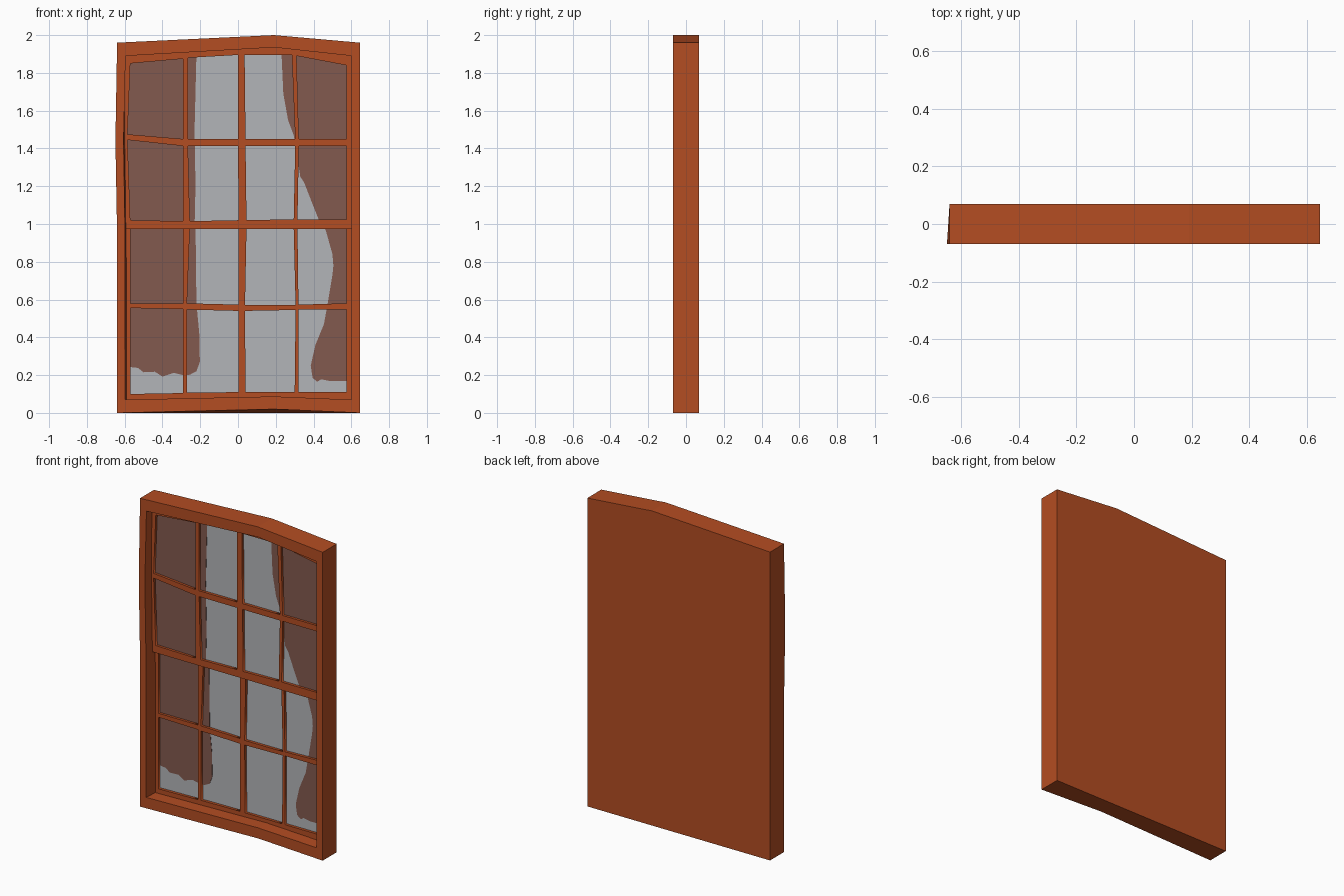
import bpy, bmesh, math

if "Cube" in bpy.data.objects:
    bpy.data.objects.remove(bpy.data.objects["Cube"])


def material(name, rgb):
    m = bpy.data.materials.new(name)
    m.diffuse_color = (*rgb, 1)
    m.use_nodes = True
    m.node_tree.nodes["Principled BSDF"].inputs["Base Color"].default_value = m.diffuse_color
    return m


WOOD = material("orange brown wood", (0.456, 0.074, 0.016))
GLASS = material("grey glass", (0.45, 0.46, 0.485))
CURTAIN = material("dull brown curtain", (0.225, 0.102, 0.077))


def plate(name, loops, front, back, mat):
    """Filled x-z outline (later loops are holes) between two depths."""
    cu = bpy.data.curves.new(name, 'CURVE')
    cu.dimensions = '2D'
    cu.fill_mode = 'BOTH'
    cu.extrude = (back - front) / 2
    for pts in loops:
        s = cu.splines.new('POLY')
        s.points.add(len(pts) - 1)
        for p, (x, z) in zip(s.points, pts):
            p.co = (x, z, 0, 1)
        s.use_cyclic_u = True
    tmp = bpy.data.objects.new(name + "_curve", cu)
    bpy.context.collection.objects.link(tmp)
    dg = bpy.context.evaluated_depsgraph_get()
    me = bpy.data.meshes.new_from_object(tmp.evaluated_get(dg))
    bpy.data.objects.remove(tmp)
    me.materials.clear()
    me.materials.append(mat)
    ob = bpy.data.objects.new(name, me)
    bpy.context.collection.objects.link(ob)
    ob.rotation_euler.x = math.pi / 2
    ob.location.y = (front + back) / 2
    return ob


# Outer frame: four rings from back edge to the bottom of the reveal
rings = [
    (0.07, [(-.64, 0), (-.64, 1), (-.64, 1.44), (-.64, 1.96), (.19, 2), (.645, 1.96), (.645, 0), (.19, 0)]),
    (-.07, [(-.64, 0), (-.641, 1), (-.649, 1.44), (-.64, 1.96), (.19, 2), (.645, 1.96), (.645, 0), (.19, .02)]),
    (-.07, [(-.597, .07), (-.599, 1), (-.606, 1.44), (-.595, 1.89), (.19, 1.935), (.602, 1.89), (.602, .07), (.19, .087)]),
    (0.05, [(-.588, .07), (-.589, 1), (-.594, 1.44), (-.595, 1.89), (.19, 1.935), (.602, 1.89), (.602, .07), (.19, .087)]),
]
bm = bmesh.new()
vr = [[bm.verts.new((x, y, z)) for x, z in pts] for y, pts in rings]
for a, b in zip(vr, vr[1:]):
    for i in range(len(a)):
        j = (i + 1) % len(a)
        bm.faces.new((a[i], a[j], b[j], b[i]))
bm.faces.new(vr[0])
bm.faces.new(vr[-1])
bmesh.ops.recalc_face_normals(bm, faces=bm.faces)
me = bpy.data.meshes.new("outer_frame")
bm.to_mesh(me)
bm.free()
me.materials.append(WOOD)
bpy.context.collection.objects.link(bpy.data.objects.new("outer_frame", me))

# Pane edges: x of the eight upright edges at each level, slightly crooked
levels = [
    [-.57, -.29, -.265, 0, .035, .285, .31, .575],
    [-.585, -.29, -.265, 0, .04, .303, .322, .575],
    [-.57, -.29, -.255, .003, .045, .295, .315, .575],
    [-.57, -.29, -.27, .003, .037, .305, .32, .575],
    [-.57, -.29, -.27, .003, .04, .30, .32, .575],
]
# top and bottom heights of each row at the same edges
rows = [
    ([1.85, 1.875, 1.88, 1.895, 1.895, 1.895, 1.89, 1.84], [1.475] + [1.45] * 7),
    ([1.445] + [1.413] * 7, [1.02, 1.015, 1.015, 1.02, 1.02, 1.025, 1.025, 1.025]),
    ([.975] * 8, [.58, .58, .58, .573, .57, .57, .573, .58]),
    ([.555, .55, .547, .54, .54, .545, .547, .547], [.10, .105, .107, .11, .11, .11, .11, .11]),
]


def panes(r):
    top, bot = rows[r]
    xt, xb = levels[r], levels[r + 1]
    return [[(xt[i], top[i]), (xt[i + 1], top[i + 1]), (xb[i + 1], bot[i + 1]), (xb[i], bot[i])]
            for i in (0, 2, 4, 6)]


# Sashes: upper one sits in front of the lower one
upper = [(-.6, .975 - .001), (-.605, 1.44), (-.598, 1.9), (.19, 1.94), (.606, 1.9), (.606, .974)]
lower = [(-.596, .065), (-.596, 1.01), (.606, 1.01), (.606, .065), (.19, .08)]
sashes = [("upper", upper, (0, 1), -.012), ("lower", lower, (2, 3), .014)]

# Drawn curtains showing in each sash
curtains = {
    "upper": [
        [(-.59, .98), (-.23, .98), (-.225, 1.2), (-.23, 1.5), (-.22, 1.9), (-.59, 1.9)],
        [(.23, 1.91), (.24, 1.69), (.265, 1.55), (.295, 1.47), (.33, 1.25), (.35, 1.22), (.385, 1.13),
         (.425, 1.03), (.445, .98), (.6, .98), (.6, 1.91)]],
    "lower": [
        [(-.59, 1), (-.225, 1), (-.22, .58), (-.205, .42), (-.202, .27), (-.22, .22), (-.255, .202),
         (-.29, .2), (-.34, .212), (-.40, .192), (-.44, .218), (-.5, .215), (-.53, .238), (-.59, .245)],
        [(.445, 1), (.465, .965), (.5, .84), (.505, .78), (.5, .73), (.475, .58), (.455, .47), (.41, .36),
         (.385, .25), (.395, .185), (.42, .165), (.44, .178), (.48, .17), (.6, .168), (.6, 1)]],
}

for name, outline, rr, y in sashes:
    holes = panes(rr[0]) + panes(rr[1])
    plate(name + "_sash", [outline] + holes, y, y + .025, WOOD)
    plate(name + "_glass", [outline], y + .018, y + .023, GLASS)
    for side, pts in zip(("left", "right"), curtains[name]):
        plate(f"{name}_{side}_curtain", [pts], y + .016, y + .019, CURTAIN)
